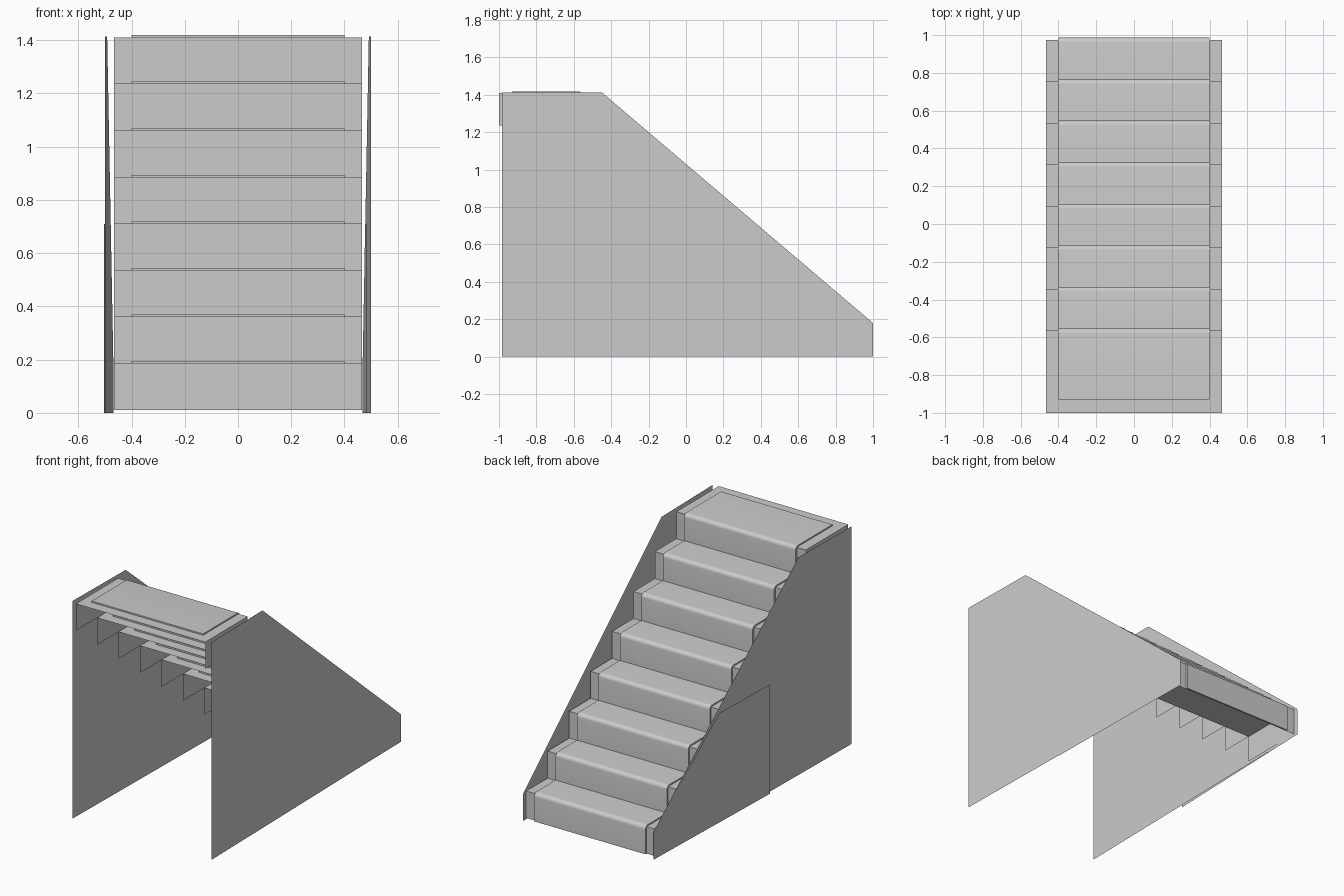
import bpy, bmesh, math
from mathutils import Vector

old = bpy.data.objects.get("Cube")
if old:
    bpy.data.objects.remove(old, do_unlink=True)

# Single plain grey
GREY = (0.6, 0.6, 0.6, 1.0)
grey = bpy.data.materials.new("plain_grey")
grey.use_nodes = True
grey.diffuse_color = GREY
grey.node_tree.nodes["Principled BSDF"].inputs["Base Color"].default_value = GREY

STEPS = 8
RISE, RUN = 0.175, 0.22
DEPTH = 0.435
HALF_W, PAD_W = 0.465, 0.4
FIRST_Y, FIRST_Z = 0.975, 0.185


def finish(name, bm, smooth=False):
    mesh = bpy.data.meshes.new(name)
    bm.to_mesh(mesh)
    bm.free()
    mesh.materials.append(grey)
    obj = bpy.data.objects.new(name, mesh)
    bpy.context.collection.objects.link(obj)
    if smooth:
        bpy.ops.object.select_all(action="DESELECT")
        obj.select_set(True)
        bpy.context.view_layer.objects.active = obj
        bpy.ops.object.shade_smooth_by_angle(angle=math.radians(40))
    return obj


def step_shell(name, y, z):
    """Tread, riser and two ends; open underneath and behind."""
    bm = bmesh.new()
    bmesh.ops.create_cube(bm, size=1)
    bmesh.ops.scale(bm, vec=(2 * HALF_W, DEPTH, RISE), verts=bm.verts)
    bmesh.ops.translate(bm, vec=(0, y - DEPTH / 2, z - RISE / 2), verts=bm.verts)
    bm.normal_update()
    hidden = [f for f in bm.faces if f.normal.z < -0.5 or f.normal.y < -0.5]
    bmesh.ops.delete(bm, geom=hidden, context="FACES")
    return finish(name, bm)


def step_pad(name, y, z):
    """Raised L-shaped covering with a rounded nose."""
    thick, radius = 0.009, 0.025
    top, front = z + thick, y + thick + 0.003
    profile = [(y - 0.365, z), (y - 0.365, top)]
    for i in range(7):
        a = math.radians(90 - 15 * i)
        profile.append((front - radius + radius * math.cos(a),
                        top - radius + radius * math.sin(a)))
    profile += [(front, z - RISE), (y, z - RISE), (y, z)]
    bm = bmesh.new()
    face = bm.faces.new([bm.verts.new((-PAD_W, py, pz)) for py, pz in profile])
    new = bmesh.ops.extrude_face_region(bm, geom=[face])["geom"]
    moved = [v for v in new if isinstance(v, bmesh.types.BMVert)]
    bmesh.ops.translate(bm, vec=(2 * PAD_W, 0, 0), verts=moved)
    bmesh.ops.recalc_face_normals(bm, faces=bm.faces)
    return finish(name, bm, smooth=True)


def side_panel(name, side, outline, front_x, back_x):
    """Thin upright sheet, tapering inwards from the tall end to the low end."""
    start = min(p[0] for p in outline)
    bm = bmesh.new()
    verts = []
    for y, z in outline:
        t = (y - start) / (1 - start)
        verts.append(bm.verts.new((side * (front_x + (back_x - front_x) * t), y, z)))
    face = bm.faces.new(verts)
    face.normal_update()
    if face.normal.x * side < 0:
        face.normal_flip()
    return finish(name, bm)


# Steps, lowest first; the last one is the landing
for n in range(STEPS):
    y, z = FIRST_Y - RUN * n, FIRST_Z + RISE * n
    step_shell(f"step_{n + 1}", y, z)
    step_pad(f"step_pad_{n + 1}", y, z)

# Side walls with a lower overlapping panel on each
WALL = [(-0.985, 0), (1, 0), (1, 0.18), (-0.45, 1.413), (-0.985, 1.413)]
LOWER = [(-0.14, 0), (1, 0), (1, 0.175), (0.36, 0.71), (-0.14, 0.71)]
for label, side, lower_x in (("left", 1, 0.483), ("right", -1, 0.504)):
    side_panel(f"{label}_wall", side, WALL, 0.5, 0.468)
    side_panel(f"{label}_lower_panel", side, LOWER, lower_x, 0.47)
